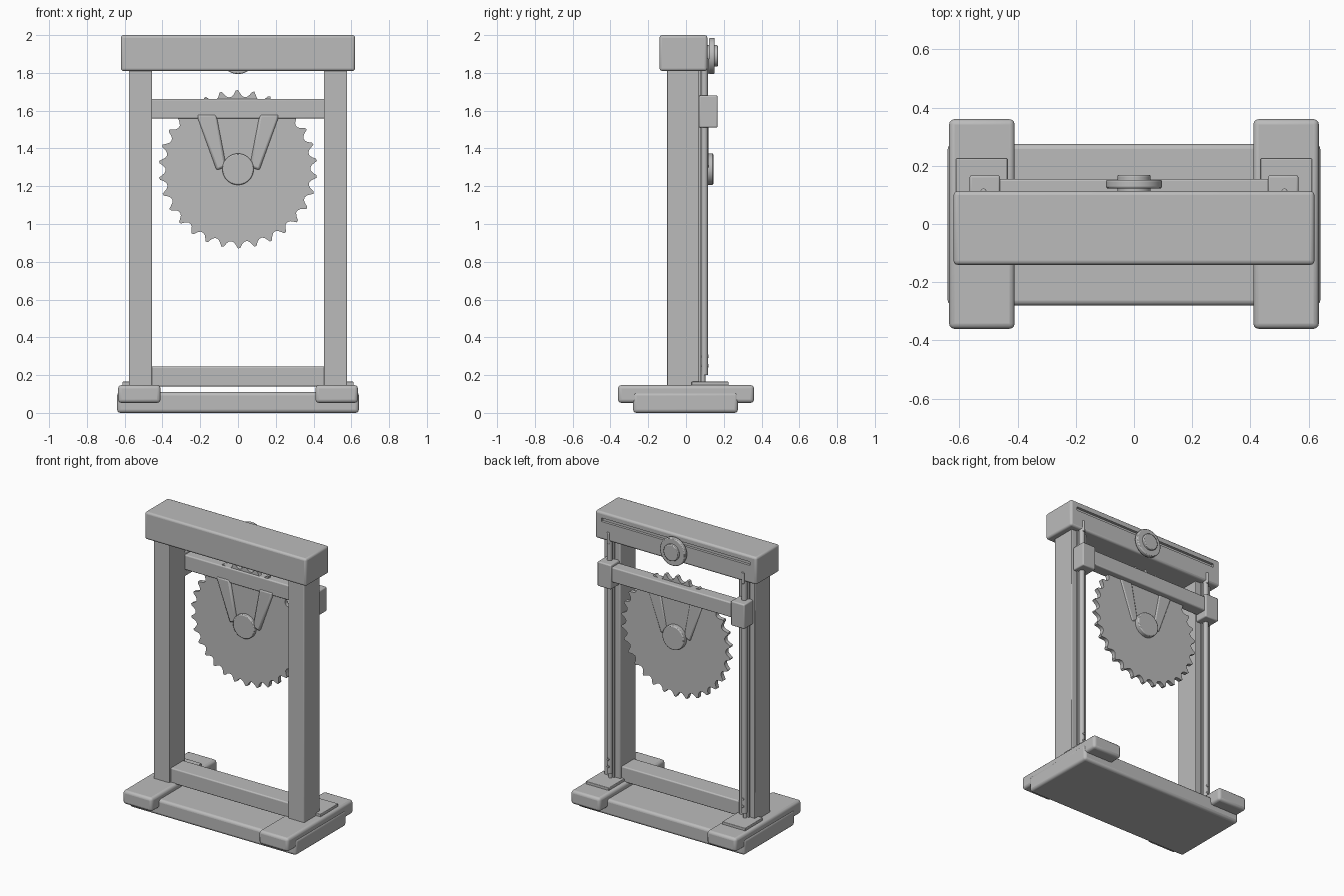
import bpy, bmesh, math
from mathutils import Matrix

if "Cube" in bpy.data.objects:
    bpy.data.objects.remove(bpy.data.objects["Cube"])

grey = bpy.data.materials.new("grey")
grey.diffuse_color = (0.5, 0.5, 0.5, 1)
grey.use_nodes = True
grey.node_tree.nodes["Principled BSDF"].inputs["Base Color"].default_value = grey.diffuse_color


def finish(name, bm, bevel=0.0, segments=3):
    """Turn a bmesh into a named object with soft edges."""
    bmesh.ops.recalc_face_normals(bm, faces=bm.faces)
    mesh = bpy.data.meshes.new(name)
    bm.to_mesh(mesh)
    bm.free()
    mesh.materials.append(grey)
    ob = bpy.data.objects.new(name, mesh)
    bpy.context.collection.objects.link(ob)
    if bevel:
        mod = ob.modifiers.new("bevel", 'BEVEL')
        mod.width, mod.segments = bevel, segments
    bpy.ops.object.select_all(action='DESELECT')
    ob.select_set(True)
    bpy.context.view_layer.objects.active = ob
    bpy.ops.object.shade_smooth_by_angle(angle=math.radians(35))
    return ob


def box(name, x0, x1, y0, y1, z0, z1, bevel=0.0):
    bm = bmesh.new()
    m = Matrix.Translation(((x0 + x1) / 2, (y0 + y1) / 2, (z0 + z1) / 2))
    m = m @ Matrix.Diagonal((x1 - x0, y1 - y0, z1 - z0, 1))
    bmesh.ops.create_cube(bm, size=1, matrix=m)
    return finish(name, bm, bevel)


def cylinder(name, r, length, centre, axis='Z', bevel=0.0, sides=32):
    bm = bmesh.new()
    turn = Matrix.Rotation(math.pi / 2, 4, 'X') if axis == 'Y' else Matrix()
    bmesh.ops.create_cone(bm, cap_ends=True, segments=sides, radius1=r, radius2=r,
                          depth=length, matrix=Matrix.Translation(centre) @ turn)
    return finish(name, bm, bevel, 2)


def plate(name, points, y0, y1, bevel=0.0):
    """Extrude an x-z outline along y."""
    bm = bmesh.new()
    face = bm.faces.new([bm.verts.new((x, y0, z)) for x, z in points])
    new = bmesh.ops.extrude_face_region(bm, geom=[face])["geom"]
    bmesh.ops.translate(bm, vec=(0, y1 - y0, 0),
                        verts=[v for v in new if isinstance(v, bmesh.types.BMVert)])
    return finish(name, bm, bevel, 2)


# Base and lower cross rail
box("base_board", -0.64, 0.64, -0.28, 0.275, 0, 0.11, 0.018)
box("lower_rail", -0.47, 0.47, -0.085, 0.055, 0.14, 0.245, 0.008)

# Header beam with a long groove along its back
header = box("header_beam", -0.62, 0.62, -0.14, 0.113, 1.81, 2.0, 0.014)
cutter = box("groove_cutter", -0.57, 0.57, 0.095, 0.15, 1.935, 1.96)
cutter.hide_render = True
cutter.hide_set(True)
cut = header.modifiers.new("groove", 'BOOLEAN')
cut.object, cut.solver = cutter, 'EXACT'

# Parts repeated on both sides
for s, side in ((-1, "left"), (1, "right")):
    def pair(name, xa, xb, *rest):
        box(f"{side}_{name}", min(s * xa, s * xb), max(s * xa, s * xb), *rest)
    pair("foot", 0.41, 0.635, -0.36, 0.36, 0.053, 0.147, 0.018)
    pair("foot_plate", 0.435, 0.612, 0.03, 0.225, 0.14, 0.165, 0.004)
    pair("post", 0.455, 0.578, -0.1, 0.07, 0.13, 1.83, 0.005)
    pair("guide_strip", 0.495, 0.54, 0.065, 0.08, 0.16, 1.815, 0.002)
    pair("slider", 0.46, 0.565, 0.068, 0.167, 1.51, 1.68, 0.008)
    x = s * 0.517
    cylinder(f"{side}_guide_rod", 0.018, 1.64, (x, 0.098, 1.02))
    cylinder(f"{side}_rod_tip", 0.01, 0.08, (x, 0.112, 1.835), bevel=0.004)
    cylinder(f"{side}_rod_foot", 0.012, 0.06, (x, 0.09, 0.19))
    for z in (0.25, 0.3):
        cylinder(f"{side}_rod_pin", 0.009, 0.05, (x, 0.095, z), 'Y', 0.002, 16)
    # Tapered arm holding the blade axle
    plate(f"{side}_blade_arm", [(s * 0.22, 1.58), (s * 0.115, 1.58),
                                (s * 0.062, 1.305), (s * 0.113, 1.283)],
          0.068, 0.118, 0.012)

# Sliding crossbar
box("crossbar", -0.47, 0.47, 0.073, 0.155, 1.558, 1.662, 0.008)

# Toothed circular blade: each tooth is a short curved outline, repeated round
TEETH, CENTRE_Z = 30, 1.29
TOOTH = [(0.0, 0.420), (0.14, 0.416), (0.26, 0.398), (0.42, 0.385),
         (0.60, 0.383), (0.76, 0.390), (0.90, 0.406)]
outline = []
for i in range(TEETH):
    for t, r in TOOTH:
        a = 2 * math.pi * (i + t) / TEETH + math.pi / 2
        outline.append((r * math.cos(a), CENTRE_Z + r * math.sin(a)))
plate("saw_blade", outline, 0.083, 0.112)
cylinder("blade_hub", 0.083, 0.085, (0, 0.1025, CENTRE_Z), 'Y', 0.006, 48)

# Pulley on the back of the header
cylinder("pulley_disc", 0.096, 0.03, (0, 0.137, 1.89), 'Y', 0.006, 48)
cylinder("pulley_hub", 0.057, 0.065, (0, 0.136, 1.89), 'Y', 0.005, 40)
